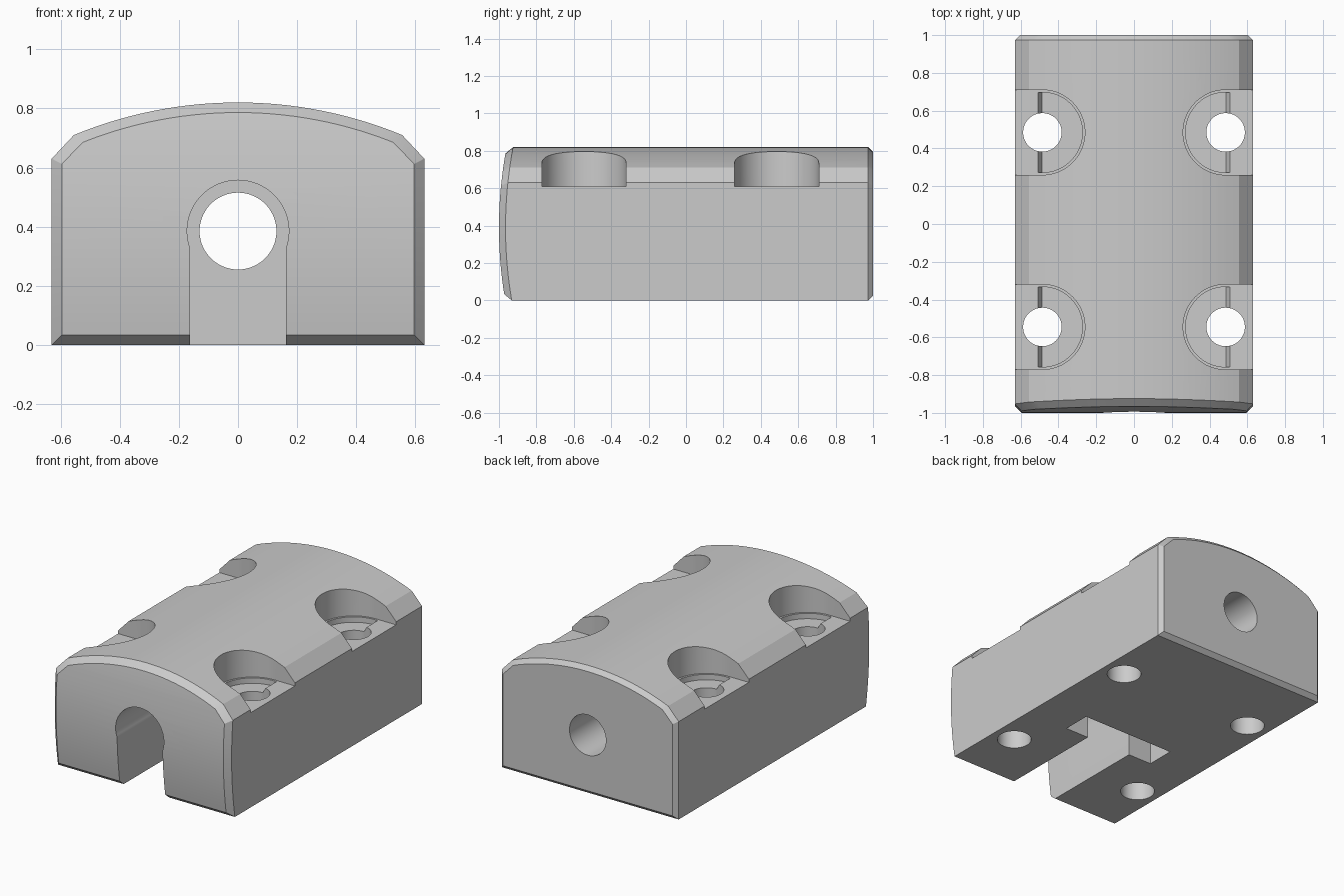
import bpy, bmesh, math

if "Cube" in bpy.data.objects:
    bpy.data.objects.remove(bpy.data.objects["Cube"], do_unlink=True)

grey = bpy.data.materials.new("plain grey")
grey.use_nodes = True
grey.diffuse_color = (0.6, 0.6, 0.6, 1)
grey.node_tree.nodes["Principled BSDF"].inputs["Base Color"].default_value = (0.6, 0.6, 0.6, 1)


def make_object(name, bm):
    bmesh.ops.recalc_face_normals(bm, faces=bm.faces)
    mesh = bpy.data.meshes.new(name)
    bm.to_mesh(mesh)
    bm.free()
    mesh.materials.append(grey)
    obj = bpy.data.objects.new(name, mesh)
    bpy.context.collection.objects.link(obj)
    return obj


def bridge(bm, rings):
    for a, b in zip(rings, rings[1:]):
        for i in range(len(a)):
            j = (i + 1) % len(a)
            bm.faces.new((a[i], a[j], b[j], b[i]))


def loft(name, rings):
    bm = bmesh.new()
    loops = [[bm.verts.new(p) for p in ring] for ring in rings]
    bridge(bm, loops)
    bm.faces.new(loops[0])
    bm.faces.new(loops[-1])
    return make_object(name, bm)


def arc(cx, cy, r, start, end, steps):
    angles = [math.radians(start + (end - start) * i / steps) for i in range(steps + 1)]
    return [(cx + r * math.cos(a), cy + r * math.sin(a)) for a in angles]


def along_y(name, outline, lo, hi):
    return loft(name, [[(x, y, z) for x, z in outline] for y in (lo, hi)])


def along_z(name, outline, lo, hi):
    return loft(name, [[(x, y, z) for x, y in outline] for z in (lo, hi)])


def cut(body, cutter):
    mod = body.modifiers.new(cutter.name, 'BOOLEAN')
    mod.operation = 'DIFFERENCE'
    mod.solver = 'EXACT'
    mod.object = cutter
    bpy.context.view_layer.objects.active = body
    bpy.ops.object.modifier_apply(modifier=mod.name)
    bpy.data.objects.remove(cutter, do_unlink=True)


# Block: half profile with a crowned top, bevelled ends and a bowed front
W, H, SHOULDER = 0.63, 0.82, 0.555
half = [(W, 0.63 * i / 14) for i in range(15)]
R = (SHOULDER ** 2 + 0.11 ** 2) / 0.22
top_angle = math.degrees(math.asin(SHOULDER / R))
half += arc(0, H - R, R, 90 - top_angle, 90, 14)
half[-1] = (0, H)
n = len(half)
profile = half + [(-x, z) for x, z in reversed(half[:-1])]


def inset(d):
    return [(x * (W - d) / W, d + z * (H - 2 * d) / H) for x, z in profile]


def bow(z):
    return -1 + 0.22 * (z - 0.39) ** 2


bm = bmesh.new()
rings = [
    [(x, bow(z), z) for x, z in inset(0.034)],
    [(x, bow(z) + 0.035, z) for x, z in profile],
    [(x, 0.974, z) for x, z in profile],
    [(x, 1, z) for x, z in inset(0.026)],
]
loops = [[bm.verts.new(p) for p in ring] for ring in rings]
bridge(bm, loops)
bm.faces.new(loops[-1])
front = loops[0]
last = len(front) - 1
for i in range(n - 2):
    bm.faces.new((front[i], front[i + 1], front[last - i - 1], front[last - i]))
bm.faces.new((front[n - 2], front[n - 1], front[n]))
block = make_object("mounting_block", bm)

# Long bore, front keyhole slot and the wider cross pocket under the block
BORE_Z = 0.385
cut(block, along_y("bore", arc(0, BORE_Z, 0.13, 0, 354, 59), -1.2, 1.2))


def keyhole(name, r, w, lo, hi):
    a = math.degrees(math.acos(w / r))
    outline = arc(0, BORE_Z, r, -a, 180 + a, 48) + [(-w, -0.1), (w, -0.1)]
    return along_y(name, outline, lo, hi)


cut(block, keyhole("front_slot", 0.172, 0.162, -1.2, -0.1))
cut(block, keyhole("cross_pocket", 0.345, 0.33, -0.24, -0.055))

# Four screw seats: open counterbore, half-round recess and through hole
SEAT = 0.61
for side in (-1, 1):
    for cy in (0.485, -0.545):
        cx = 0.485
        seat = arc(cx, cy, 0.225, 90, 270, 40) + [(0.8, cy - 0.225), (0.8, cy + 0.225)]
        cut(block, along_z("seat", [(side * x, y) for x, y in seat], SEAT, 1))

        r = 0.212
        levels = []
        for z, step in ((SEAT - 0.035, 0.001), (SEAT + 0.007, 0.027)):
            ring = arc(cx, cy, r, 90, 270, 40) + [(cx + step, cy - r), (cx + step, cy + r)]
            levels.append([(side * x, y, z) for x, y in ring])
        cut(block, loft("recess", levels))

        hole = arc(side * cx, cy, 0.102, 0, 352.5, 47)
        cut(block, along_z("screw_hole", hole, -0.2, 1))

# Smooth curved walls, keep edges sharp
bpy.ops.object.select_all(action='DESELECT')
block.select_set(True)
bpy.context.view_layer.objects.active = block
bpy.ops.object.shade_smooth_by_angle(angle=math.radians(20))
